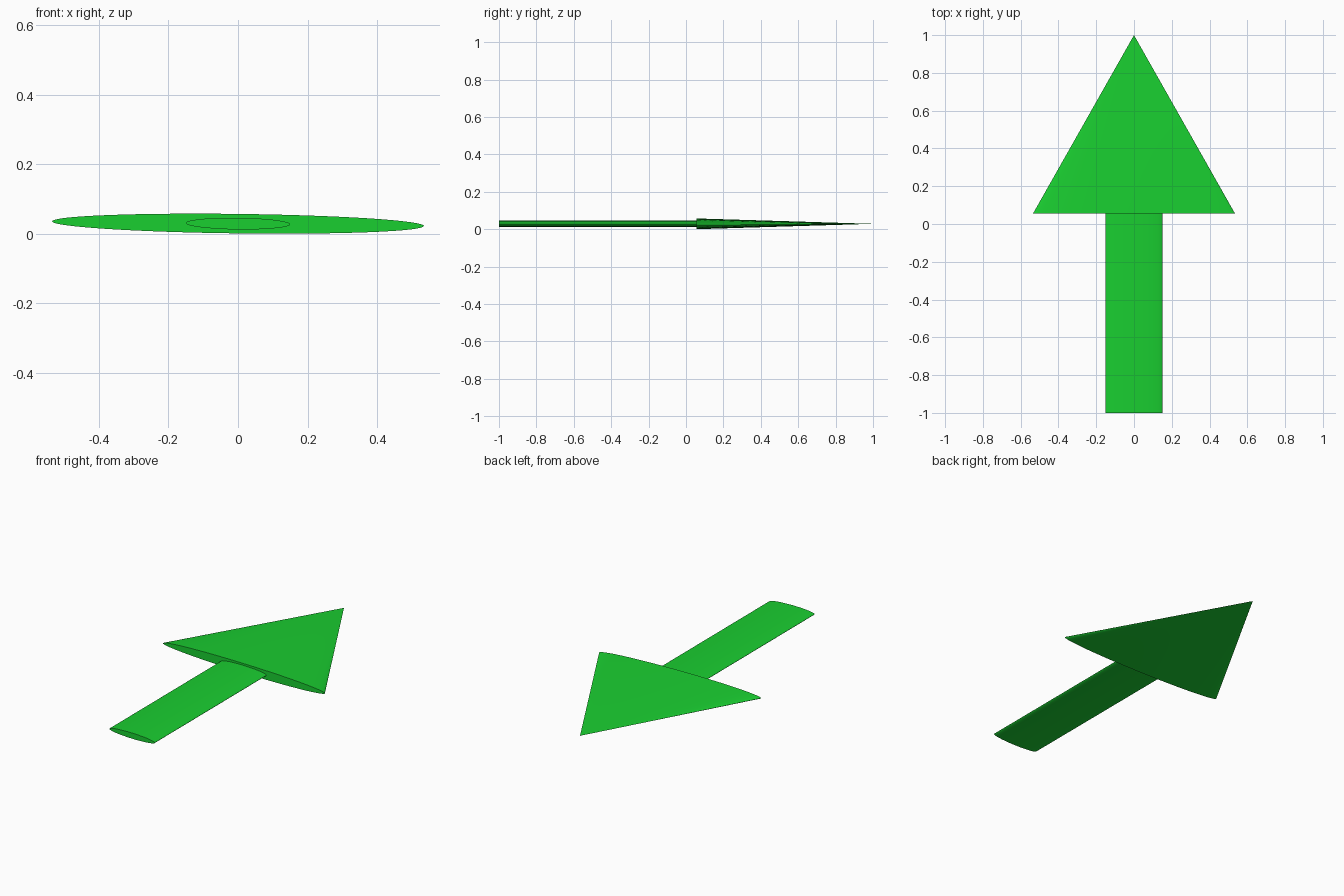
import bpy, math

if "Cube" in bpy.data.objects:
    bpy.data.objects.remove(bpy.data.objects["Cube"])

green = bpy.data.materials.new("green")
green.diffuse_color = (0.01, 0.62, 0.03, 1)
green.use_nodes = True
green.node_tree.nodes["Principled BSDF"].inputs["Base Color"].default_value = green.diffuse_color

TILT = 0.0125    # slight roll about the arrow's length
MID_Z = 0.029
JOIN_Y = 0.055   # where head meets shaft


def flat_round(name, y0, y1, half_w, half_t, tip):
    """Flattened cylinder (tip=1) or cone (tip=0) lying along +y."""
    bpy.ops.mesh.primitive_cone_add(
        vertices=64, radius1=1, radius2=tip, depth=y1 - y0,
        location=(0, (y0 + y1) / 2, MID_Z), rotation=(-math.pi / 2, TILT, 0))
    ob = bpy.context.object
    ob.name = name
    ob.scale = (half_w, half_t, 1)
    ob.data.materials.append(green)
    bpy.ops.object.transform_apply(location=False, rotation=True, scale=True)
    bpy.ops.object.shade_smooth_by_angle(angle=math.radians(40))
    return ob


# Flattened elliptical shaft
flat_round("arrow_shaft", -1, JOIN_Y, 0.15, 0.0168, 1)
# Flattened cone head
flat_round("arrow_head", JOIN_Y, 1, 0.535, 0.028, 0)
